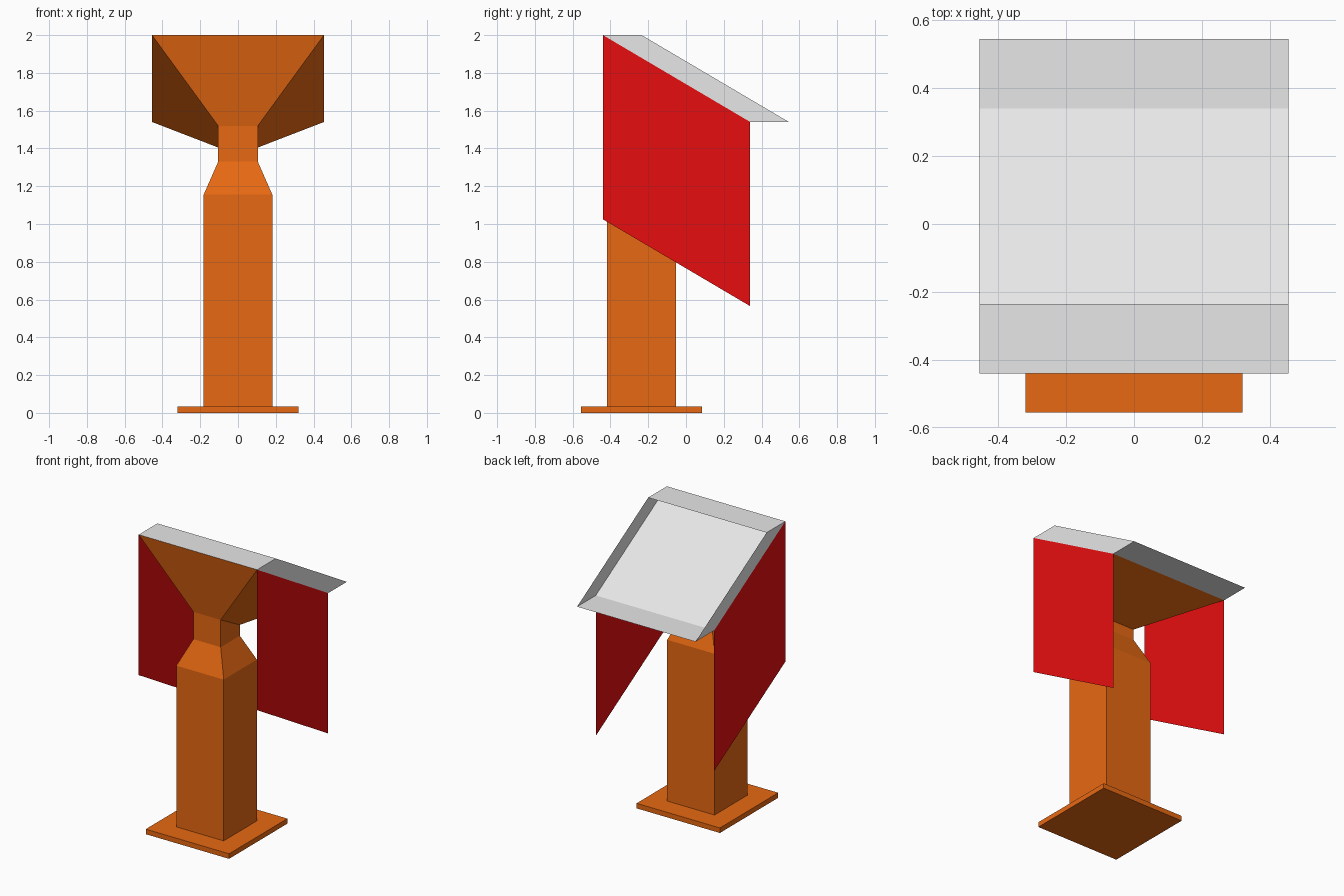
import bpy

if "Cube" in bpy.data.objects:
    bpy.data.objects.remove(bpy.data.objects["Cube"])

W = 0.455                                      # half width of the desk
FRONT, BACK = (-0.44, 2.0), (0.34, 1.54)       # (y, z) of the sloped desk edges
LIP = 0.205                                    # horizontal depth of the tray rim
DROP = 0.975                                   # height of the hanging banners
CY = -0.235                                    # y centre of the pedestal


def material(name, rgb):
    m = bpy.data.materials.new(name)
    m.diffuse_color = (*rgb, 1)
    m.use_nodes = True
    m.node_tree.nodes["Principled BSDF"].inputs["Base Color"].default_value = m.diffuse_color
    return m


ORANGE = material("orange_wood", (0.8, 0.14, 0.006))
RED = material("red_cloth", (0.8, 0.004, 0.005))
GREY = material("pale_grey", (0.8, 0.8, 0.8))


def build(name, verts, faces, mat):
    me = bpy.data.meshes.new(name)
    me.from_pydata(verts, [], faces)
    me.materials.append(mat)
    ob = bpy.data.objects.new(name, me)
    bpy.context.collection.objects.link(ob)
    return ob


def ring(hx, y0, y1, z0, z1):
    """Rectangular section whose front edge is at z0 and back edge at z1."""
    return [(-hx, y0, z0), (hx, y0, z0), (hx, y1, z1), (-hx, y1, z1)]


def square(h, z_front, z_back=None):
    return ring(h, CY - h, CY + h, z_front, z_front if z_back is None else z_back)


def loft(name, rings, mat, cap_top=True):
    verts = [v for r in rings for v in r]
    faces = [(3, 2, 1, 0)]
    for k in range(0, 4 * (len(rings) - 1), 4):
        faces += [(k + i, k + (i + 1) % 4, k + 4 + (i + 1) % 4, k + 4 + i) for i in range(4)]
    if cap_top:
        n = len(verts)
        faces.append((n - 4, n - 3, n - 2, n - 1))
    return build(name, verts, faces, mat)


# Foot plate
loft("foot_plate", [square(0.32, 0), square(0.32, 0.035)], ORANGE)

# Pedestal: column, taper, slanted neck and flared head
loft("pedestal", [
    square(0.182, 0.035),
    square(0.182, 1.155),
    square(0.105, 1.33),
    square(0.105, 1.52, 1.405),
    ring(W, FRONT[0], BACK[0], FRONT[1], BACK[1]),
], ORANGE, cap_top=False)

# Open reading tray: sloped floor, level front and back rims, slanted sides
floor = ring(W, FRONT[0], BACK[0], FRONT[1], BACK[1])
rim = [(x, y + LIP, z) for x, y, z in floor]
build("reading_tray", floor + rim,
      [(0, 1, 2, 3), (0, 1, 5, 4), (3, 2, 6, 7), (1, 2, 6, 5), (0, 4, 7, 3)], GREY)

# Hanging side banners
for side, label in ((1, "right"), (-1, "left")):
    corners = [(side * W, y, z - d) for (y, z), d in
               ((FRONT, DROP), (BACK, DROP), (BACK, 0), (FRONT, 0))]
    build(label + "_banner", corners, [(0, 1, 2, 3) if side > 0 else (3, 2, 1, 0)], RED)
